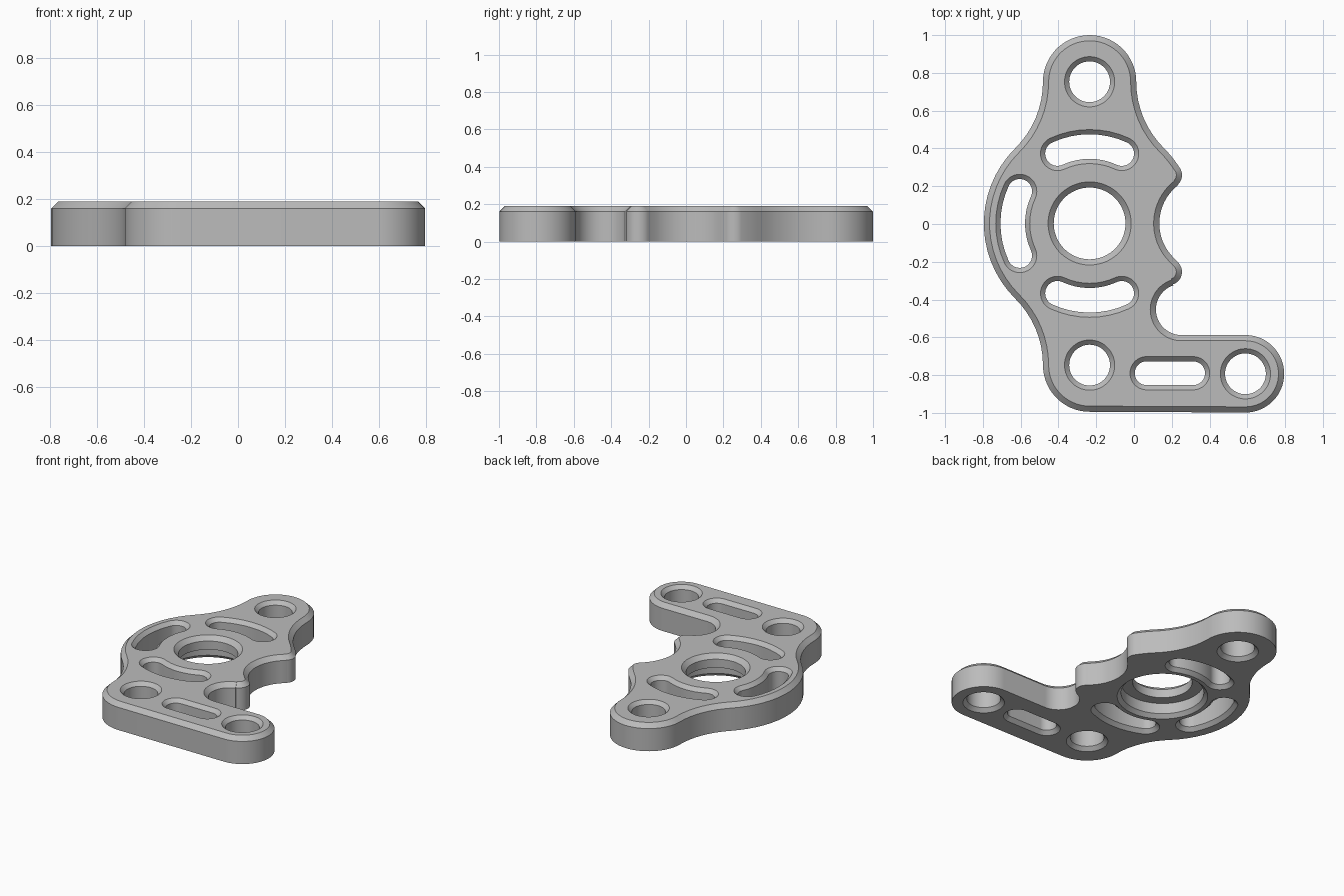
import bpy
import bmesh
import math

if "Cube" in bpy.data.objects:
    bpy.data.objects.remove(bpy.data.objects["Cube"], do_unlink=True)

THICK, CHAMFER, EASE = 0.19, 0.03, 0.025
HUB, HUB_R = (-0.235, 0.003), 0.56
SPAN, EAR_R = 0.75, 0.247


def heading(a, b):
    return math.degrees(math.atan2(b[1] - a[1], b[0] - a[0]))


def arc(c, r, start, end, turn, grow):
    """Arc points; turn 1 is convex, -1 concave; grow offsets it outwards."""
    sweep = ((end - start) * turn) % 360 or 360
    n = max(4, round(sweep / 6))
    r += turn * grow
    angles = [math.radians(start + turn * sweep * i / n) for i in range(n + 1)]
    return [(c[0] + r * math.cos(a), c[1] + r * math.sin(a)) for a in angles]


def chain(arcs, grow):
    """Join arcs into one closed outline without doubled points."""
    pts = []
    for a in arcs:
        for p in arc(*a, grow):
            if not pts or math.dist(p, pts[-1]) > 0.003:
                pts.append(p)
    return pts[:-1] if math.dist(pts[0], pts[-1]) < 0.003 else pts


# Outer outline: tangent circles around the hub
top_ear = (HUB[0], HUB[1] + SPAN)
low_ear = (HUB[0], HUB[1] - SPAN)
foot, foot_r = (0.59, -0.793), 0.205
flank_r = (EAR_R**2 + SPAN**2 - HUB_R**2) / (2 * (HUB_R - EAR_R))
reach = EAR_R + flank_r
flank_ur = (HUB[0] + reach, top_ear[1])
flank_ul = (HUB[0] - reach, top_ear[1])
flank_ll = (HUB[0] - reach, low_ear[1])
tip_up, tip_low, tip_r = (0.184, 0.259), (0.184, -0.253), 0.07
notch, notch_r = (0.39, HUB[1]), 0.256
pocket, pocket_r = (0.251, -0.453), 0.135

OUTLINE = [
    (foot, foot_r, -90, 90, 1),
    (pocket, pocket_r, -90, heading(pocket, tip_low), -1),
    (tip_low, tip_r, heading(tip_low, pocket), heading(tip_low, notch), 1),
    (notch, notch_r, heading(notch, tip_low), heading(notch, tip_up), -1),
    (tip_up, tip_r, heading(tip_up, notch), heading(HUB, tip_up), 1),
    (HUB, HUB_R, heading(HUB, tip_up), heading(HUB, flank_ur), 1),
    (flank_ur, flank_r, heading(flank_ur, HUB), 180, -1),
    (top_ear, EAR_R, 0, 180, 1),
    (flank_ul, flank_r, 0, heading(flank_ul, HUB), -1),
    (HUB, HUB_R, heading(HUB, flank_ul), heading(HUB, flank_ll), 1),
    (flank_ll, flank_r, heading(flank_ll, HUB), 0, -1),
    (low_ear, EAR_R, 180, 270, 1),
]


def curved_slot(mid, r=0.407, w=0.065, half=24.7):
    """Round-ended slot that follows a circle about the hub."""
    a, b = mid - half, mid + half
    ends = [(HUB[0] + r * math.cos(math.radians(t)),
             HUB[1] + r * math.sin(math.radians(t))) for t in (a, b)]
    return [(HUB, r + w, a, b, 1), (ends[1], w, b, b + 180, 1),
            (HUB, r - w, b, a, -1), (ends[0], w, a + 180, a, 1)]


def straight_slot(c, half, w):
    return [((c[0] + half, c[1]), w, -90, 90, 1),
            ((c[0] - half, c[1]), w, 90, 270, 1)]


def circle(c, r):
    return [(c, r, 0, 360, 1)]


bm = bmesh.new()
top_edges, bottom_edges = [], []


def wall(arcs, levels):
    """Stack an outline through (z, grow) levels and keep its rims for capping."""
    rings = [[bm.verts.new((x, y, z)) for x, y in chain(arcs, grow)]
             for z, grow in levels]
    n = len(rings[0])
    for lo, hi in zip(rings, rings[1:]):
        for i in range(n):
            j = (i + 1) % n
            bm.faces.new((lo[i], lo[j], hi[j], hi[i]))
    for ring, store in ((rings[0], bottom_edges), (rings[-1], top_edges)):
        store += [bm.edges.get((ring[i], ring[(i + 1) % n])) for i in range(n)]


# Outer wall, chamfered on top only
wall(OUTLINE, [(0, 0), (THICK - CHAMFER, 0), (THICK, -CHAMFER)])

# Bolt holes and slots, eased on both faces
eased = [(0, EASE), (EASE, 0), (THICK - EASE, 0), (THICK, EASE)]
for centre in (top_ear, low_ear, foot):
    wall(circle(centre, 0.108), eased)
for angle in (90, 180, 270):
    wall(curved_slot(angle), eased)
wall(straight_slot((0.19, -0.79), 0.123, 0.063), eased)

# Centre bore with a wider seat from below
wall(circle(HUB, 0.19), [(0, 0.1), (EASE, 0.075), (0.1, 0.075), (0.1, 0),
                         (THICK - CHAMFER, 0), (THICK, CHAMFER)])

# Top and bottom faces
for edges, up in ((top_edges, 1), (bottom_edges, -1)):
    bmesh.ops.triangle_fill(bm, use_beauty=True, edges=edges, normal=(0, 0, up))
bmesh.ops.recalc_face_normals(bm, faces=bm.faces)

mesh = bpy.data.meshes.new("mounting_plate")
bm.to_mesh(mesh)
bm.free()
plate = bpy.data.objects.new("mounting_plate", mesh)
bpy.context.collection.objects.link(plate)

# Plain grey metal
grey = bpy.data.materials.new("grey")
grey.use_nodes = True
grey.diffuse_color = (0.5, 0.5, 0.5, 1)
grey.node_tree.nodes["Principled BSDF"].inputs["Base Color"].default_value = (0.5, 0.5, 0.5, 1)
mesh.materials.append(grey)

bpy.ops.object.select_all(action="DESELECT")
plate.select_set(True)
bpy.context.view_layer.objects.active = plate
bpy.ops.object.shade_smooth_by_angle(angle=math.radians(30))
